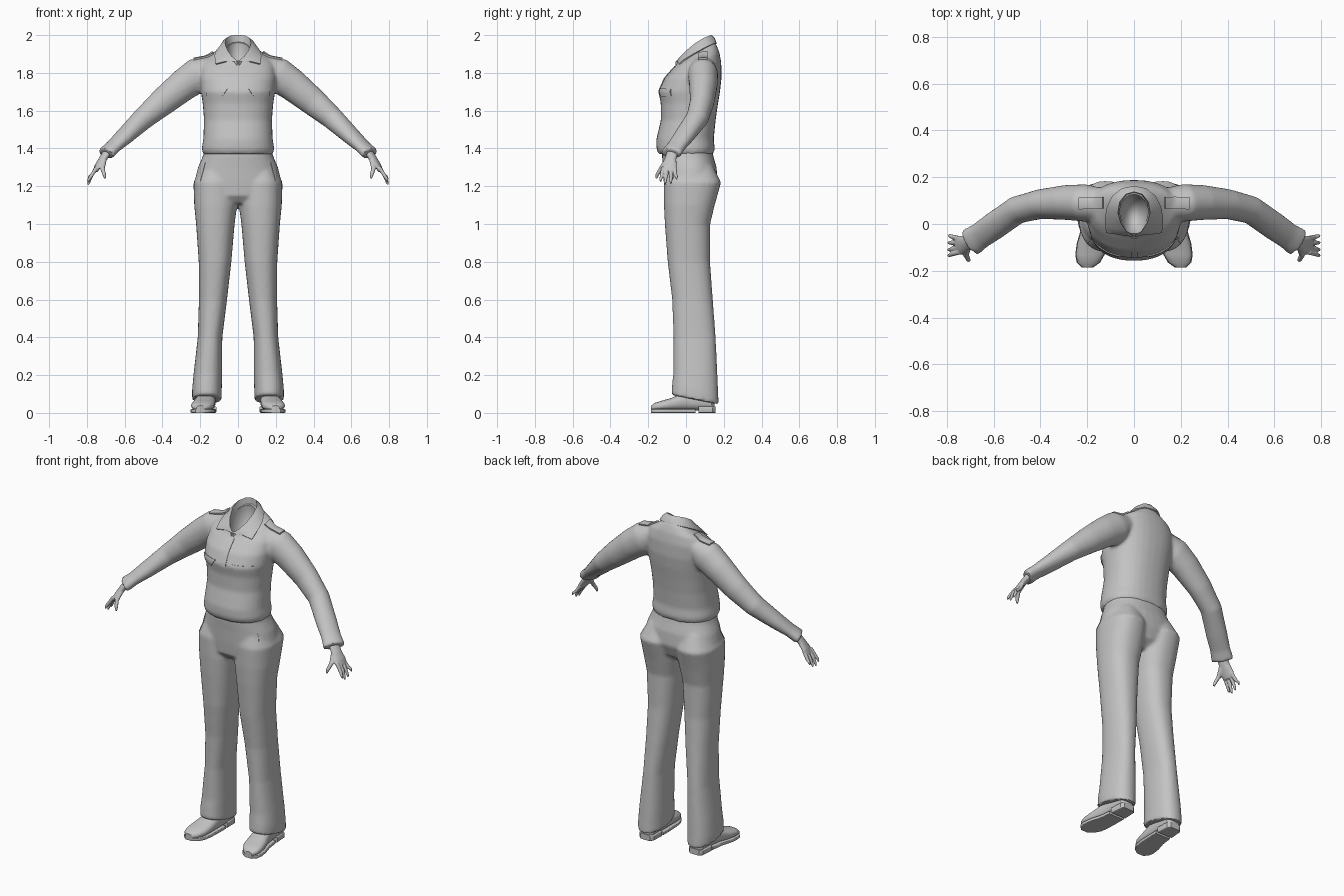
import bpy
import bmesh
from math import cos, sin, pi, radians
from mathutils import Vector
from mathutils.bvhtree import BVHTree

if "Cube" in bpy.data.objects:
    bpy.data.objects.remove(bpy.data.objects["Cube"])

grey = bpy.data.materials.new("plain grey")
grey.use_nodes = True
tone = (0.55, 0.55, 0.55, 1)
grey.diffuse_color = tone
grey.node_tree.nodes["Principled BSDF"].inputs["Base Color"].default_value = tone


def finish(name, bm, modifiers=(), angle=40):
    """Make an object, bake its modifiers and shade it."""
    bmesh.ops.recalc_face_normals(bm, faces=bm.faces)
    mesh = bpy.data.meshes.new(name)
    bm.to_mesh(mesh)
    bm.free()
    ob = bpy.data.objects.new(name, mesh)
    bpy.context.collection.objects.link(ob)
    for kind, settings in modifiers:
        mod = ob.modifiers.new(kind.title(), kind)
        for key, value in settings.items():
            setattr(mod, key, value)
    if modifiers:
        deps = bpy.context.evaluated_depsgraph_get()
        ob.data = bpy.data.meshes.new_from_object(ob.evaluated_get(deps))
        ob.modifiers.clear()
    ob.data.materials.clear()
    ob.data.materials.append(grey)
    bpy.ops.object.select_all(action="DESELECT")
    ob.select_set(True)
    bpy.context.view_layer.objects.active = ob
    bpy.ops.object.shade_smooth_by_angle(angle=radians(angle))
    return ob


def fuse(voxel, rounds):
    return [("REMESH", dict(mode="VOXEL", voxel_size=voxel)),
            ("SMOOTH", dict(factor=0.5, iterations=rounds))]


def loft(bm, rings):
    """Skin a list of point rings and cap both ends."""
    rows = [[bm.verts.new(p) for p in ring] for ring in rings]
    n = len(rows[0])
    for a, b in zip(rows, rows[1:]):
        for i in range(n):
            bm.faces.new((a[i], a[(i + 1) % n], b[(i + 1) % n], b[i]))
    bm.faces.new(rows[0][::-1])
    bm.faces.new(rows[-1])


def oval(centre, u, v, power=2.0, n=32):
    def bend(t):
        return abs(t) ** (2 / power) * (1 if t > 0 else -1)
    return [centre + u * bend(cos(2 * pi * i / n)) + v * bend(sin(2 * pi * i / n))
            for i in range(n)]


def level(z, x0, x1, y0, y1, tilt=0.0, power=2.3):
    """Horizontal ring, optionally leaning along y."""
    half = (y1 - y0) / 2
    return oval(Vector(((x0 + x1) / 2, (y0 + y1) / 2, z)),
                Vector(((x1 - x0) / 2, 0, 0)), Vector((0, half, half * tilt)), power)


def tube(bm, path, side=1, n=24):
    """Limb through points (x, y, z, half width, half thickness)."""
    pts = [Vector((p[0] * side, p[1], p[2])) for p in path]
    rings = []
    for i, p in enumerate(pts):
        t = (pts[min(i + 1, len(pts) - 1)] - pts[max(i - 1, 0)]).normalized()
        u = t.cross(Vector((0, 0, 1))).normalized()
        rings.append(oval(p, u * path[i][3], u.cross(t) * path[i][4], 2, n))
    loft(bm, rings)


# Shirt: torso and sleeves fused, then the neck hollowed out
torso = [(1.37, -.146, .146, .186, 0), (1.40, -.157, .152, .192, 0),
         (1.45, -.157, .147, .184, 0), (1.55, -.133, .157, .18, 0),
         (1.64, -.134, .17, .187, 0), (1.70, -.146, .18, .197, 0),
         (1.77, -.116, .188, .202, 0), (1.84, -.066, .187, .195, .1),
         (1.875, -.052, .177, .172, .3), (1.90, -.046, .162, .12, .45),
         (1.925, -.036, .147, .078, .5)]
sleeve = [(.12, .085, 1.84, .065, .055), (.21, .09, 1.79, .08, .093),
          (.29, .092, 1.735, .075, .085), (.40, .085, 1.645, .064, .074),
          (.50, .06, 1.56, .06, .06), (.60, -.01, 1.465, .06, .045),
          (.66, -.052, 1.41, .057, .035), (.70, -.08, 1.372, .064, .036)]

cut = bmesh.new()
bmesh.ops.create_uvsphere(cut, u_segments=32, v_segments=20, radius=1)
for v in cut.verts:
    v.co = Vector((v.co.x * .064, v.co.y * .09 + .038, v.co.z * .14 + 1.93))
cutter = finish("neck_cutter", cut)
cutter.hide_render = True

bm = bmesh.new()
loft(bm, [level(z, -rx, rx, y0, y1, tilt) for z, y0, y1, rx, tilt in torso])
for side in (1, -1):
    tube(bm, sleeve, side)
shirt = finish("shirt", bm, fuse(.010, 5) + [
    ("BOOLEAN", dict(operation="DIFFERENCE", object=cutter, solver="EXACT"))])
bpy.data.objects.remove(cutter)

# Trousers: hips and legs fused
hips = [(1.41, -.125, .135, .176), (1.36, -.127, .145, .186), (1.30, -.122, .162, .212),
        (1.22, -.118, .168, .232), (1.15, -.112, .14, .22), (1.11, -.08, .09, .12)]
leg = [(1.31, .04, .19, -.09, .14, 0), (1.22, .006, .236, -.118, .186, 0),
       (1.10, .004, .232, -.117, .152, 0), (1.0, .018, .222, -.112, .128, 0),
       (.80, .035, .208, -.097, .127, 0), (.60, .058, .207, -.073, .142, 0),
       (.40, .083, .213, -.066, .157, 0), (.20, .084, .236, -.067, .167, -.1),
       (.12, .086, .243, -.074, .171, -.2), (.07, .086, .243, -.078, .173, -.2)]
bm = bmesh.new()
loft(bm, [level(z, -rx, rx, y0, y1) for z, y0, y1, rx in hips])
for side in (1, -1):
    loft(bm, [level(z, side * a, side * b, y0, y1, tilt) for z, a, b, y0, y1, tilt in leg])
trousers = finish("trousers", bm, fuse(.010, 5))

# Hands: palm, four fingers and thumb fused
palm = [(.685, -.068, 1.39, .032, .02), (.715, -.082, 1.345, .032, .019),
        (.742, -.09, 1.305, .042, .016), (.757, -.092, 1.28, .038, .012)]
thumb = [(.708, -.095, 1.345, .015, .014), (.718, -.132, 1.295, .013, .011),
         (.708, -.152, 1.262, .010, .010), (.703, -.158, 1.24, .005, .005)]
fingers = [(-.122, -.134, 1.222), (-.102, -.110, 1.207),
           (-.080, -.080, 1.212), (-.060, -.050, 1.235)]
# Shoe sections along y: position, centre, half width, top
shoe = [(.15, .165, .028, .07), (.135, .165, .045, .1), (.05, .166, .048, .115),
        (-.02, .171, .052, .105), (-.08, .181, .06, .078), (-.13, .188, .06, .064),
        (-.165, .195, .047, .053), (-.185, .199, .022, .038)]


def along_y(side, parts, low, high=None, grow=0.0, power=2.4):
    rings = []
    for y, x, rx, top in parts:
        top = high or top
        rings.append(oval(Vector((side * x, y, (low + top) / 2)), Vector((rx + grow, 0, 0)),
                          Vector((0, 0, (top - low) / 2)), power))
    return rings


for side, label in ((1, "left"), (-1, "right")):
    bm = bmesh.new()
    tube(bm, palm, side)
    tube(bm, thumb, side, 12)
    for y0, y1, z1 in fingers:
        tube(bm, [(.748, y0, 1.30, .010, .010), (.775, (y0 + y1) / 2, 1.258, .010, .010),
                  (.789, y1, z1 + .015, .008, .008), (.793, y1, z1, .004, .004)], side, 12)
    finish(label + "_hand", bm, fuse(.004, 3))
    bm = bmesh.new()
    loft(bm, along_y(side, shoe, .012))
    finish(label + "_shoe", bm)
    bm = bmesh.new()
    loft(bm, along_y(side, shoe[2:], .0, .02, .003, 8))
    finish(label + "_sole", bm)
    bm = bmesh.new()
    loft(bm, along_y(side, [(.155, .165, .03, 0), (.14, .165, .046, 0), (.065, .166, .05, 0)],
                     .0, .035, .002, 8))
    finish(label + "_heel", bm)


def surface(ob):
    return BVHTree.FromPolygons([v.co for v in ob.data.vertices],
                                [p.vertices[:] for p in ob.data.polygons])


shirt_tree, trouser_tree = surface(shirt), surface(trousers)


def drop(tree, x, y):
    return tree.ray_cast(Vector((x, y, 3)), Vector((0, 0, -1)))[0]


def press(tree, x, z):
    return tree.ray_cast(Vector((x, -2, z)), Vector((0, 1, 0)))[0]


def sheet(name, rows, thickness):
    """Thin cloth panel over a grid of points."""
    bm = bmesh.new()
    grid = [[bm.verts.new(p) for p in row] for row in rows]
    for a, b in zip(grid, grid[1:]):
        for i in range(len(a) - 1):
            bm.faces.new((a[i], a[i + 1], b[i + 1], b[i]))
    return finish(name, bm, [("SOLIDIFY", dict(thickness=thickness, offset=0))])


def drape(name, tree, project, corners, thickness, n=10):
    """Lay a four-cornered patch onto a garment."""
    a, b, c, d = [Vector(p) for p in corners]
    rows = []
    for j in range(n + 1):
        left, right = a.lerp(d, j / n), b.lerp(c, j / n)
        rows.append([project(tree, *left.lerp(right, i / n)) for i in range(n + 1)])
    if all(p is not None for row in rows for p in row):
        sheet(name, rows, thickness)


# Pocket flaps, shoulder straps, trouser pockets and front placket
for side, label in ((1, "left"), (-1, "right")):
    for part, tree, project, corners, thick in (
            ("_chest_pocket_flap", shirt_tree, press,
             ((.055, 1.715), (.165, 1.715), (.165, 1.678), (.085, 1.672)), .009),
            ("_shoulder_strap", shirt_tree, drop,
             ((.13, .068), (.235, .065), (.235, .112), (.13, .115)), .018),
            ("_trouser_pocket", trouser_tree, press,
             ((.172, 1.325), (.178, 1.325), (.205, 1.225), (.198, 1.225)), .005)):
        drape(label + part, tree, project, [(side * x, t) for x, t in corners], thick)
drape("front_placket", shirt_tree, press,
      ((-.012, 1.835), (.018, 1.835), (.018, 1.69), (-.012, 1.69)), .006)

# Collar: stand, fold line and pointed flaps, right front round to left front
fold = [(.004, -.052, 1.862), (.035, -.03, 1.885), (.058, .005, 1.918), (.07, .05, 1.955),
        (.062, .095, 1.982), (.035, .128, 1.995), (0, .138, 1.997)]
edge = [(.118, -.036), (.121, -.01), (.122, .03), (.113, .075),
        (.09, .12), (.05, .15), (0, .16)]


def both(half):
    return [Vector((-p.x, p.y, p.z)) for p in half] + half[-2::-1]


top = [Vector(p) for p in fold]
hem = []
for (x, y), f in zip(edge, top):
    hit = drop(shirt_tree, x, y)
    hem.append(Vector((x, y, min(hit.z + .007, f.z - .01) if hit else f.z - .05)))
middle = [a.lerp(b, .5) + Vector((0, 0, .006)) for a, b in zip(top, hem)]
stand = [Vector((p.x * .93, p.y, p.z - .05)) for p in top]
sheet("collar", [both(stand), both(top), both(middle), both(hem)], .007)
